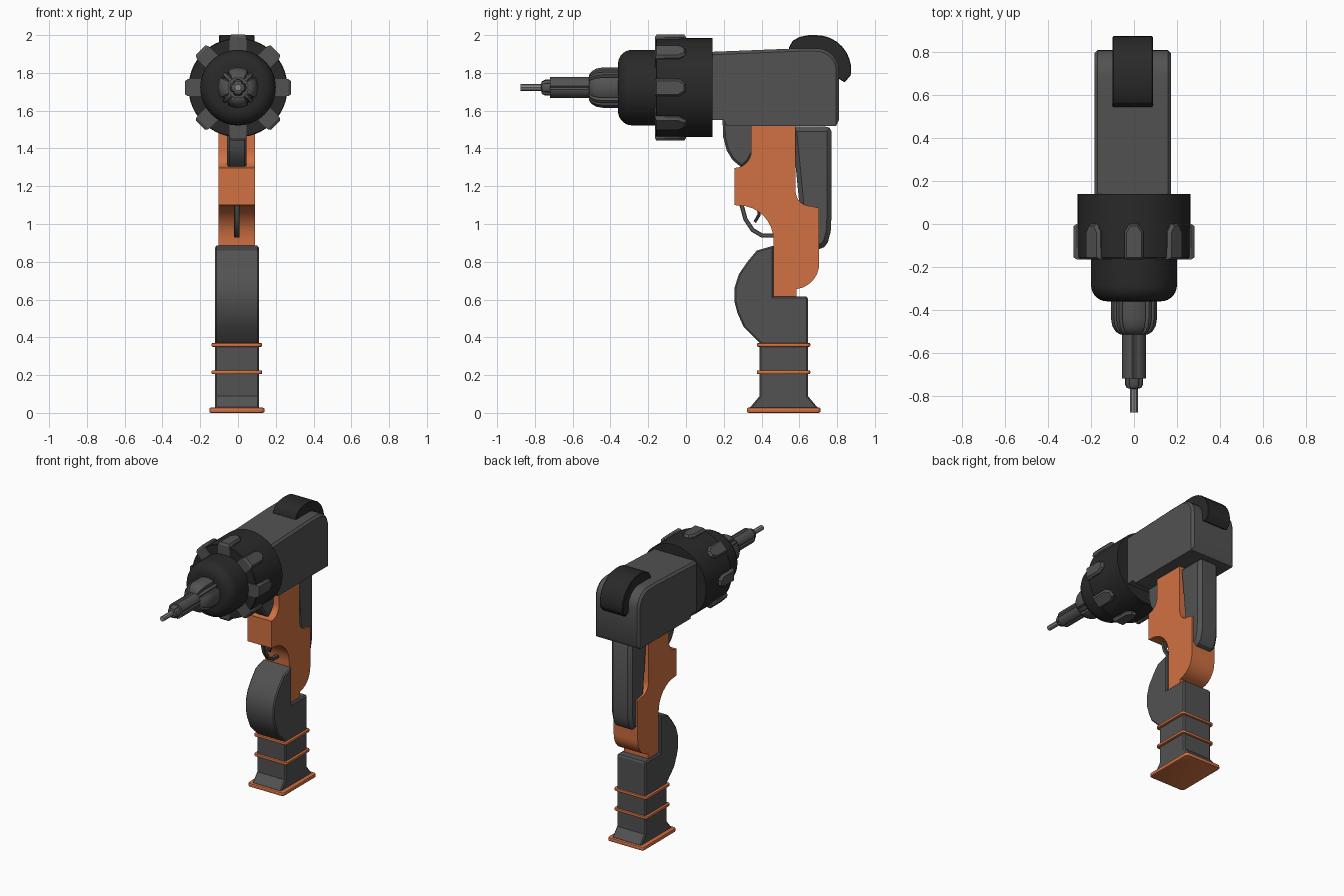
import bpy, bmesh, math
from math import sin, cos, radians, pi

if "Cube" in bpy.data.objects:
    bpy.data.objects.remove(bpy.data.objects["Cube"])

XC, ZC = -0.006, 1.722      # body centre line in x, drill axis height


def material(name, r, g, b):
    m = bpy.data.materials.new(name)
    m.diffuse_color = (r, g, b, 1)
    m.use_nodes = True
    m.node_tree.nodes["Principled BSDF"].inputs["Base Color"].default_value = m.diffuse_color
    return m


ORANGE = material("orange", 0.64, 0.165, 0.055)
GREY = material("dark grey", 0.085, 0.085, 0.085)
BLACK = material("black", 0.022, 0.022, 0.022)
STEEL = material("steel grey", 0.24, 0.24, 0.24)


def finish(bm, name, mat):
    bmesh.ops.recalc_face_normals(bm, faces=bm.faces[:])
    me = bpy.data.meshes.new(name)
    bm.to_mesh(me)
    bm.free()
    me.materials.append(mat)
    ob = bpy.data.objects.new(name, me)
    bpy.context.collection.objects.link(ob)
    bpy.ops.object.select_all(action='DESELECT')
    ob.select_set(True)
    bpy.context.view_layer.objects.active = ob
    bpy.ops.object.shade_smooth_by_angle(angle=radians(30))
    return ob


def arc(cy, cz, r, a0, a1, n=7):
    return [(cy + r * cos(radians(a0 + (a1 - a0) * i / n)),
             cz + r * sin(radians(a0 + (a1 - a0) * i / n))) for i in range(n + 1)]


def prism(name, pts, half, mat, bevel=0, seg=1, keep=lambda c: True):
    """Side profile (y, z) extruded across x, with its side rims bevelled."""
    bm = bmesh.new()
    a = [bm.verts.new((XC - half, y, z)) for y, z in pts]
    b = [bm.verts.new((XC + half, y, z)) for y, z in pts]
    bm.faces.new(a)
    bm.faces.new(b[::-1])
    n = len(pts)
    for i in range(n):
        j = (i + 1) % n
        bm.faces.new((a[j], a[i], b[i], b[j]))
    bmesh.ops.recalc_face_normals(bm, faces=bm.faces[:])
    if bevel:
        rims = [e for e in bm.edges
                if abs(e.verts[0].co.x - e.verts[1].co.x) < 1e-5
                and keep((e.verts[0].co + e.verts[1].co) / 2)]
        bmesh.ops.bevel(bm, geom=rims, offset=bevel, segments=seg, profile=0.5,
                        affect='EDGES', clamp_overlap=True)
    return finish(bm, name, mat)


def lathe(name, prof, mat, seg=48, grooves=(), depth=0.84):
    """Profile (y, radius) turned about the drill axis, with optional grooves."""
    bm = bmesh.new()
    rings = []
    for y, r in prof:
        ring = []
        for i in range(seg):
            deg = 360 * i / seg
            k = depth if round(deg) % 90 in grooves else 1
            t = radians(deg)
            ring.append(bm.verts.new((r * k * cos(t), y, ZC + r * k * sin(t))))
        rings.append(ring)
    for p, q in zip(rings, rings[1:]):
        for i in range(seg):
            j = (i + 1) % seg
            bm.faces.new((p[i], p[j], q[j], q[i]))
    bm.faces.new(rings[0])
    bm.faces.new(rings[-1][::-1])
    return finish(bm, name, mat)


def plate(name, y0, y1, z0, z1, half, mat):
    """Flat rounded box used for the bands and the foot."""
    bm = bmesh.new()
    bmesh.ops.create_cube(bm, size=1)
    for v in bm.verts:
        v.co = (XC + 2 * half * v.co.x, (y0 + y1) / 2 + (y1 - y0) * v.co.y,
                (z0 + z1) / 2 + (z1 - z0) * v.co.z)
    up = [e for e in bm.edges if abs(e.verts[0].co.z - e.verts[1].co.z) > 1e-4]
    bmesh.ops.bevel(bm, geom=up, offset=0.02, segments=3, profile=0.5, affect='EDGES')
    rim = [e for e in bm.edges if abs(e.verts[0].co.z - e.verts[1].co.z) < 1e-5]
    bmesh.ops.bevel(bm, geom=rim, offset=(z1 - z0) * 0.3, segments=2, profile=0.5,
                    affect='EDGES')
    return finish(bm, name, mat)


# motor housing and the curved cap at its rear
prism("motor_housing",
      [(0.10, 1.55), (0.20, 1.55), (0.215, 1.52), (0.795, 1.52), (0.81, 1.55)]
      + arc(0.69, 1.81, 0.12, 0, 90) + [(0.60, 1.93), (0.10, 1.91)],
      0.179, GREY, 0.034, 1, lambda c: c.z > 1.56 and c.y > 0.11)
prism("rear_cap",
      [(0.545, 1.90), (0.545, 1.935), (0.565, 1.97), (0.60, 1.99), (0.65, 2.0)]
      + arc(0.69, 1.815, 0.185, 90, -5, 8)
      + [(0.87, 1.785), (0.84, 1.75), (0.79, 1.78), (0.70, 1.88)],
      0.094, BLACK, 0.004)

# torque collar with eight grip lugs
lathe("collar", [(0.14, 0.262), (-0.155, 0.262), (-0.16, 0.258), (-0.16, 0.19)], BLACK, 64)
lathe("collar_nose", [(-0.14, 0.2)] + arc(-0.285, 0.125, 0.075, 90, 180)
      + [(-0.36, 0.09)], BLACK, 64)
for i in range(8):
    t = i * pi / 4
    bm = bmesh.new()
    outline = [(-0.045, -0.165), (0.045, -0.165), (0.045, -0.035),
               (0.02, 0.0), (-0.02, 0.0), (-0.045, -0.035)]
    layers = []
    for rad, s in ((0.19, 1.0), (0.266, 1.0), (0.281, 0.78)):
        layers.append([bm.verts.new((u * s * cos(t) + rad * sin(t),
                                     -0.085 + (y + 0.085) * (0.5 + s / 2),
                                     ZC - u * s * sin(t) + rad * cos(t)))
                       for u, y in outline])
    for p, q in zip(layers, layers[1:]):
        for k in range(6):
            j = (k + 1) % 6
            bm.faces.new((p[k], p[j], q[j], q[k]))
    bm.faces.new(layers[0])
    bm.faces.new(layers[-1])
    finish(bm, f"collar_lug_{i + 1}", GREY)

# chuck, jaws and bit
lathe("chuck", [(-0.34, 0.107), (-0.44, 0.107), (-0.475, 0.101), (-0.50, 0.086),
                (-0.513, 0.068), (-0.517, 0.04)], GREY, 72, (35, 55))
lathe("chuck_jaws", [(-0.48, 0.056), (-0.72, 0.056), (-0.72, 0.03)], GREY, 36, (0,), 0.86)
lathe("jaw_tip", [(-0.70, 0.043), (-0.745, 0.043), (-0.763, 0.034), (-0.768, 0.015)],
      GREY, 36, (40, 50))
lathe("drill_bit", [(-0.74, 0.018), (-0.877, 0.018)], STEEL, 8)

# orange handle frame
prism("handle_frame",
      [(0.345, 1.53)] + arc(0.257, 1.385, 0.088, 0, -90) + [(0.257, 1.10)]
      + arc(0.28, 0.915, 0.183, 90, 0, 8)
      + [(0.463, 0.61), (0.585, 0.61), (0.585, 0.655)]
      + arc(0.57, 0.79, 0.135, -80, 0)
      + [(0.705, 1.085)] + arc(0.66, 1.175, 0.08, 270, 180) + [(0.58, 1.53)],
      0.097, ORANGE)

# rubber grip behind the frame, and block in front of it
prism("rear_grip",
      [(0.56, 1.515), (0.74, 1.515), (0.76, 1.51), (0.77, 1.49), (0.77, 1.04),
       (0.766, 0.96), (0.752, 0.905), (0.733, 0.878), (0.70, 0.865), (0.62, 0.90)],
      0.083, GREY, 0.024)
prism("front_block",
      [(0.193, 1.56), (0.197, 1.46), (0.215, 1.39), (0.245, 1.34), (0.295, 1.298),
       (0.33, 1.33), (0.37, 1.40), (0.37, 1.56)],
      0.052, GREY, 0.012)

# trigger and its guard
prism("trigger_guard",
      [(0.28, 1.11), (0.305, 1.02), (0.345, 0.96), (0.40, 0.928), (0.475, 0.928),
       (0.475, 0.95), (0.405, 0.95), (0.36, 0.977), (0.325, 1.03), (0.303, 1.11)],
      0.014, GREY, 0.003)
prism("trigger",
      [(0.375, 1.11), (0.397, 1.10), (0.395, 1.045), (0.37, 1.005), (0.358, 1.015),
       (0.378, 1.05)], 0.012, BLACK)

# lower handle with its finger bulge and flared end
prism("lower_handle",
      [(0.463, 0.617), (0.638, 0.617), (0.645, 0.605), (0.645, 0.09), (0.695, 0.03),
       (0.695, 0.015), (0.34, 0.015), (0.34, 0.03), (0.39, 0.09), (0.39, 0.37),
       (0.305, 0.455), (0.272, 0.53), (0.256, 0.59), (0.256, 0.66), (0.28, 0.735),
       (0.325, 0.80), (0.375, 0.86), (0.463, 0.885)],
      0.116, GREY, 0.008)

# orange bands and foot plate
plate("upper_band", 0.375, 0.658, 0.350, 0.370, 0.134, ORANGE)
plate("lower_band", 0.375, 0.658, 0.205, 0.225, 0.134, ORANGE)
plate("foot_plate", 0.323, 0.712, 0.0, 0.028, 0.146, ORANGE)
